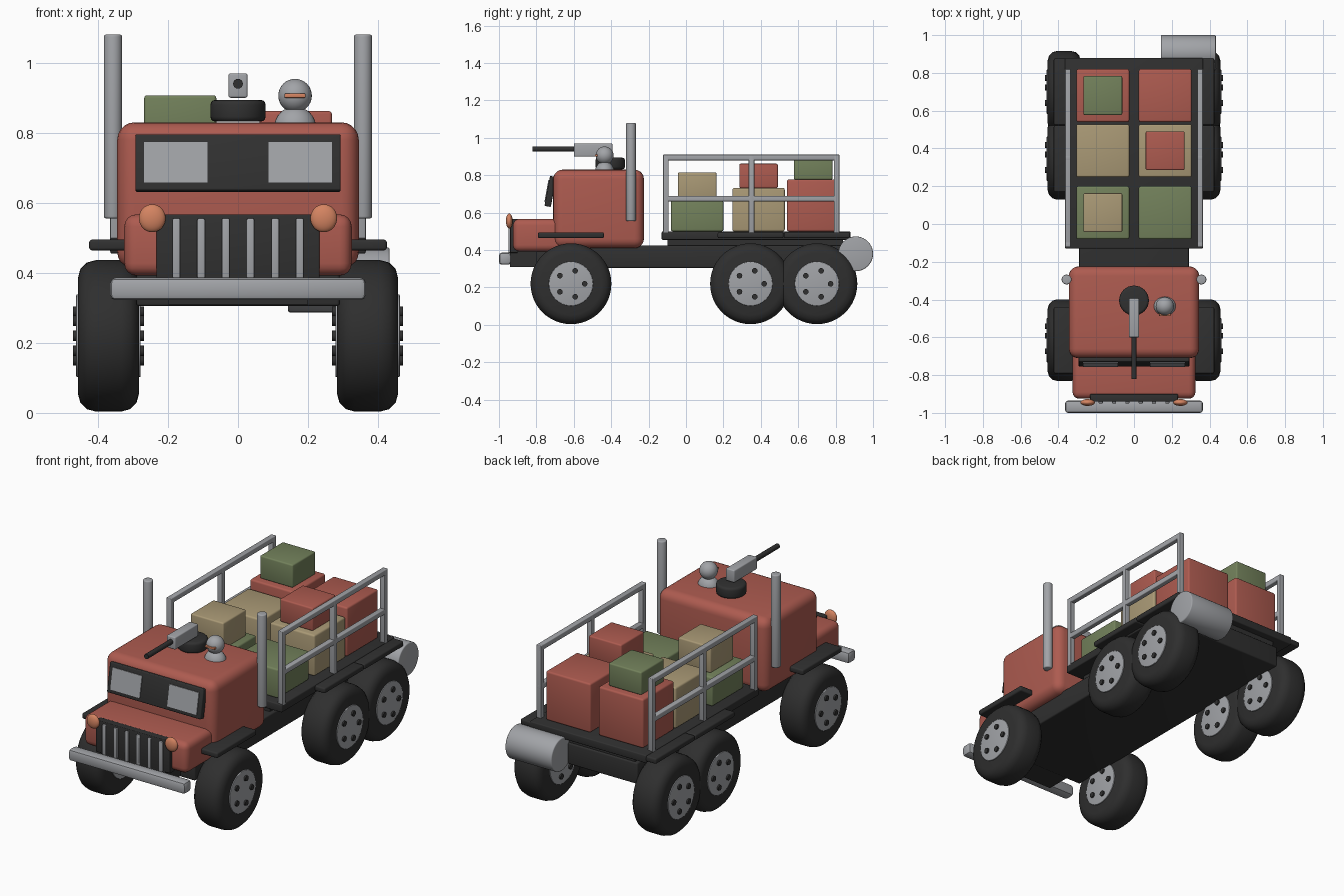
import bpy, bmesh, math
from mathutils import Matrix, Vector

cube = bpy.data.objects.get("Cube")
if cube:
    bpy.data.objects.remove(cube, do_unlink=True)


def material(name, rgb):
    m = bpy.data.materials.new(name)
    m.use_nodes = True
    m.diffuse_color = (*rgb, 1)
    m.node_tree.nodes["Principled BSDF"].inputs["Base Color"].default_value = (*rgb, 1)
    return m


RED = material("red paint", (0.42, 0.105, 0.08))
GREEN = material("green crate", (0.17, 0.22, 0.105))
TAN = material("tan crate", (0.4, 0.32, 0.18))
GREY = material("grey metal", (0.36, 0.37, 0.39))
DARK = material("dark frame", (0.03, 0.03, 0.03))
RUBBER = material("black rubber", (0.028, 0.028, 0.028))
ORANGE = material("orange lamp", (0.66, 0.23, 0.12))


def finish(bm, name, mat, matrix, bevel=0, segments=3):
    """Round the sharp edges and turn the mesh into a shaded object."""
    if bevel:
        sharp = [e for e in bm.edges if e.calc_face_angle(0) > math.radians(50)]
        bmesh.ops.bevel(bm, geom=sharp, offset=bevel, segments=segments,
                        profile=0.5, affect='EDGES', clamp_overlap=True)
    mesh = bpy.data.meshes.new(name)
    bm.to_mesh(mesh)
    bm.free()
    mesh.materials.append(mat)
    ob = bpy.data.objects.new(name, mesh)
    ob.matrix_world = matrix
    bpy.context.collection.objects.link(ob)
    bpy.ops.object.select_all(action='DESELECT')
    ob.select_set(True)
    bpy.context.view_layer.objects.active = ob
    bpy.ops.object.shade_smooth_by_angle(angle=math.radians(40))
    return ob


def box(name, mat, x, y, z, bevel=0, segments=3, tilt=0):
    """Box from (low, high) ranges, optionally tilted about x."""
    bm = bmesh.new()
    bmesh.ops.create_cube(bm, size=1)
    bmesh.ops.scale(bm, verts=bm.verts, vec=(x[1] - x[0], y[1] - y[0], z[1] - z[0]))
    centre = Vector((sum(x), sum(y), sum(z))) / 2
    return finish(bm, name, mat, Matrix.Translation(centre) @ Matrix.Rotation(tilt, 4, 'X'),
                  bevel, segments)


def rod(name, mat, centre, radius, length, axis='Z', bevel=0, sides=32):
    bm = bmesh.new()
    bmesh.ops.create_cone(bm, cap_ends=True, segments=sides, radius1=radius,
                          radius2=radius, depth=length)
    turn = {'X': Matrix.Rotation(math.pi / 2, 4, 'Y'),
            'Y': Matrix.Rotation(math.pi / 2, 4, 'X'), 'Z': Matrix()}[axis]
    return finish(bm, name, mat, Matrix.Translation(centre) @ turn, bevel)


def ball(name, mat, centre, size):
    bm = bmesh.new()
    bmesh.ops.create_uvsphere(bm, u_segments=28, v_segments=16, radius=1)
    bmesh.ops.scale(bm, verts=bm.verts, vec=size)
    return finish(bm, name, mat, Matrix.Translation(centre))


def around(c, half):
    return (c - half, c + half)


# Chassis and load bed
box("chassis", DARK, (-0.29, 0.29), (-0.8, 0.85), (0.305, 0.425), 0.008)
box("load_bed", DARK, (-0.365, 0.365), (-0.13, 0.88), (0.455, 0.5), 0.006)
box("bed_support", DARK, (-0.27, 0.27), (-0.1, 0.84), (0.42, 0.46))

# Cab, bonnet and front end
box("cab", RED, (-0.345, 0.345), (-0.71, -0.225), (0.41, 0.83), 0.05, 5)
box("bonnet", RED, (-0.325, 0.325), (-0.925, -0.6), (0.392, 0.567), 0.035, 4)
box("grille", DARK, (-0.233, 0.233), (-0.94, -0.9), (0.385, 0.567), 0.004)
for i in range(6):
    x = -0.176 + i * 0.0705
    box("grille_bar", GREY, around(x, 0.011), (-0.95, -0.93), (0.385, 0.555), 0.004)
box("bumper", GREY, (-0.365, 0.365), (-1.0, -0.935), (0.322, 0.386), 0.015, 2)
box("bumper_mount", DARK, (-0.2, 0.2), (-0.94, -0.78), (0.31, 0.395))

# Tilted windscreen with two panes
TILT = -0.18
box("windscreen_frame", DARK, (-0.293, 0.293), (-0.742, -0.708), (0.632, 0.795), 0.005, tilt=TILT)
for side in (-1, 1):
    box("windscreen_pane", GREY, around(side * 0.178, 0.092), around(-0.7425, 0.004),
        around(0.7155, 0.06), tilt=TILT)

# Parts mirrored on both sides
for side in (-1, 1):
    ball("headlight", ORANGE, (side * 0.245, -0.945, 0.556), (0.038, 0.018, 0.04))
    rod("exhaust_stack", GREY, (side * 0.357, -0.294, 0.818), 0.026, 0.525, bevel=0.006)

    # Wheels with mudguards
    for y in (-0.615, 0.345, 0.7):
        rod("tyre", RUBBER, (side * 0.37, y, 0.22), 0.216, 0.174, 'X', 0.05, 48)
        rod("wheel_hub", GREY, (side * 0.37, y, 0.22), 0.118, 0.184, 'X', 0.003)
        for k in range(5):
            a = k * math.tau / 5
            rod("wheel_bolt", DARK, (side * 0.37, y + 0.073 * math.cos(a),
                                     0.22 + 0.073 * math.sin(a)), 0.015, 0.202, 'X', sides=12)
        box("mudguard", DARK, around(side * 0.355, 0.07), around(y, 0.176),
            (0.464, 0.495), 0.008)

    # Bed railing
    rail_x = around(side * 0.35, 0.015)
    for y in (-0.108, 0.35, 0.805):
        box("rail_post", GREY, rail_x, around(y, 0.015), (0.49, 0.91), 0.004)
    for z in (0.675, 0.895):
        box("side_rail", GREY, rail_x, (-0.122, 0.82), around(z, 0.015), 0.004)

# Crates: three rows of two, each row with one smaller crate on top
rows = ((0.06, 0.665, GREEN, -1, 0.815, TAN),
        (0.388, 0.732, TAN, 1, 0.862, RED),
        (0.68, 0.777, RED, -1, 0.907, GREEN))
for y, top, mat, small_side, small_top, small_mat in rows:
    for side in (-1, 1):
        box("crate", mat, around(side * 0.165, 0.14), around(y, 0.14), (0.5, top), 0.01)
    box("small_crate", small_mat, around(small_side * 0.165, 0.103), around(y, 0.103),
        (top, small_top), 0.008)

# Rear tank
rod("rear_tank", GREY, (0.288, 0.907, 0.38), 0.093, 0.29, 'X', 0.006, 40)

# Roof mount
rod("roof_ring", DARK, (0, -0.405, 0.863), 0.079, 0.062, bevel=0.014)
box("mount_body", GREY, (-0.027, 0.027), (-0.6, -0.393), (0.9, 0.97), 0.006)
rod("mount_tube", DARK, (0, -0.705, 0.94), 0.014, 0.23, 'Y', sides=16)

# Roof lookout
ball("lookout_shoulders", GREY, (0.163, -0.435, 0.815), (0.06, 0.052, 0.06))
ball("lookout_head", GREY, (0.163, -0.435, 0.906), (0.048, 0.048, 0.048))
box("lookout_visor", ORANGE, around(0.163, 0.03), (-0.487, -0.455), around(0.906, 0.006), 0.003)
